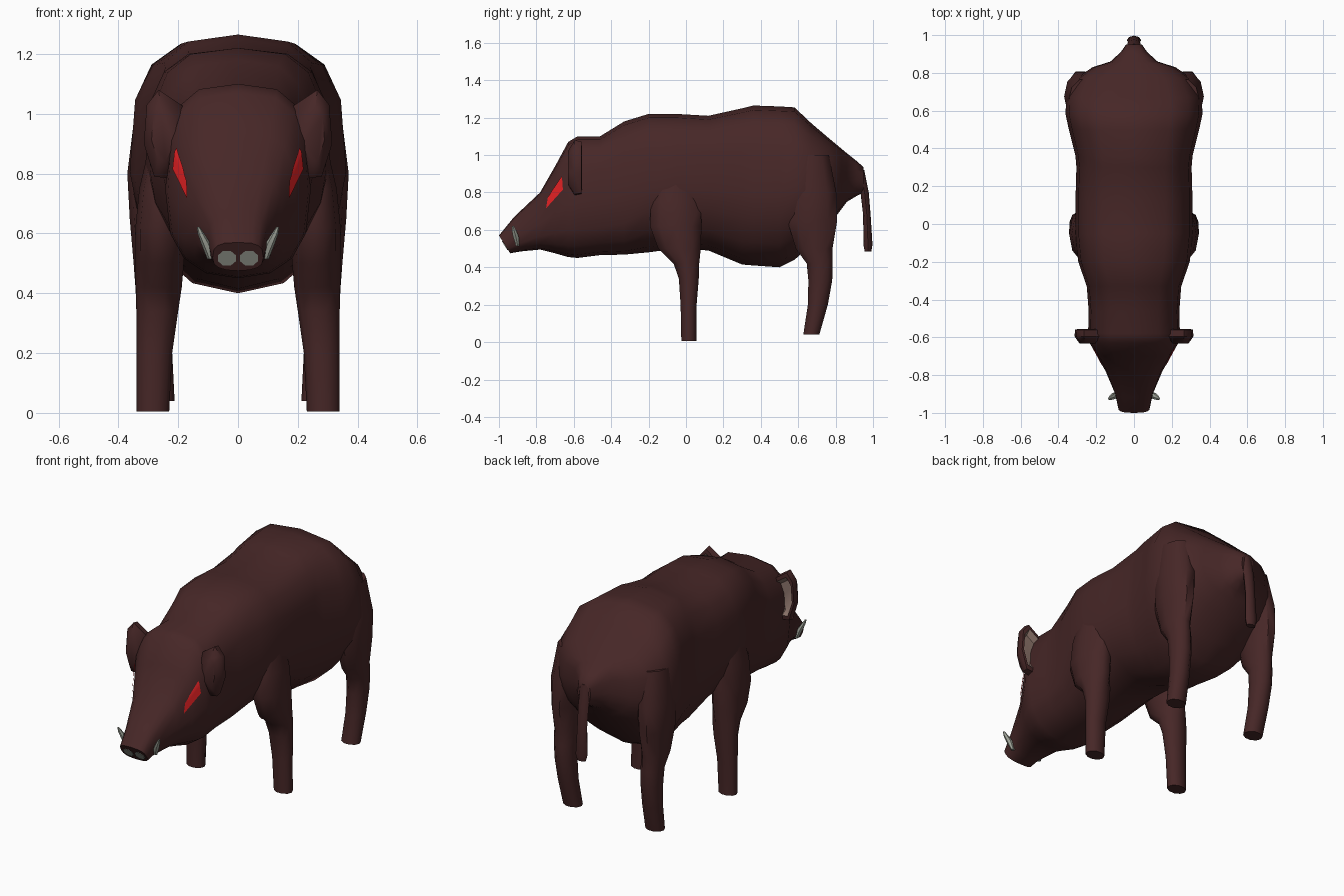
import bpy
import bmesh
from math import cos, sin, pi, radians
from mathutils import Vector
from mathutils.bvhtree import BVHTree

cube = bpy.data.objects.get("Cube")
if cube:
    bpy.data.objects.remove(cube, do_unlink=True)


def material(name, rgb):
    mat = bpy.data.materials.new(name)
    mat.use_nodes = True
    mat.diffuse_color = (*rgb, 1)
    shader = next(n for n in mat.node_tree.nodes if n.type == 'BSDF_PRINCIPLED')
    shader.inputs["Base Color"].default_value = (*rgb, 1)
    return mat


HIDE = material("dark brown hide", (0.062, 0.02, 0.02))
RED = material("red eye", (0.8, 0.016, 0.018))
IVORY = material("grey ivory", (0.34, 0.36, 0.31))
INNER = material("pale inner ear", (0.27, 0.18, 0.15))


def finish(name, bm, mats, mirror=False, sharp=50):
    """Turn a bmesh into a shaded object, optionally mirrored across x."""
    mesh = bpy.data.meshes.new(name)
    bm.to_mesh(mesh)
    bm.free()
    for mat in mats:
        mesh.materials.append(mat)
    mesh.shade_smooth()
    mesh.set_sharp_from_angle(angle=radians(sharp))
    obj = bpy.data.objects.new(name, mesh)
    bpy.context.collection.objects.link(obj)
    if mirror:
        mod = obj.modifiers.new("other side", 'MIRROR')
        mod.use_mirror_merge = False
    return obj


def loft(name, rings, mat, mirror=False, sharp=50):
    """Skin a tube through equal rings of points and cap both ends."""
    bm = bmesh.new()
    loops = [[bm.verts.new(p) for p in ring] for ring in rings]
    for a, b in zip(loops, loops[1:]):
        for i in range(len(a)):
            j = (i + 1) % len(a)
            bm.faces.new((a[i], a[j], b[j], b[i]))
    bm.faces.new(loops[0])
    bm.faces.new(loops[-1])
    bmesh.ops.recalc_face_normals(bm, faces=bm.faces)
    return finish(name, bm, [mat], mirror, sharp)


def signed_power(v, e):
    return abs(v) ** e * (1 if v > 0 else -1)


def body_ring(y, top, bottom, width, shear=0, sides=16):
    """Boxy back, with a flat jaw on the head and a keeled belly behind it."""
    low_power = 0.75 if y < -0.3 else 1.15
    mid = bottom + (top - bottom) * 0.45
    ring = []
    for i in range(sides):
        a = 2 * pi * i / sides
        e = 0.65 if sin(a) >= 0 else low_power
        up = signed_power(sin(a), e)
        z = mid + up * (top - mid if up > 0 else mid - bottom)
        x = width * signed_power(cos(a), 0.65 if sin(a) >= 0 else 0.85)
        ring.append((x, y + shear * (z - (top + bottom) / 2), z))
    return ring


def flat_ring(z, x, y, rx, ry, sides=10):
    return [(x + rx * cos(2 * pi * i / sides), y + ry * sin(2 * pi * i / sides), z)
            for i in range(sides)]


# Body and head: y, top, bottom, half width, shear
body = loft("body", [body_ring(*r) for r in (
    (-0.97, 0.57, 0.475, 0.085, -0.63),
    (-0.9, 0.67, 0.485, 0.1, -0.2),
    (-0.78, 0.8, 0.495, 0.15),
    (-0.7, 0.94, 0.475, 0.195),
    (-0.63, 1.07, 0.455, 0.235),
    (-0.58, 1.1, 0.45, 0.243),
    (-0.46, 1.1, 0.465, 0.24),
    (-0.33, 1.18, 0.468, 0.25),
    (-0.2, 1.22, 0.48, 0.295),
    (-0.05, 1.22, 0.5, 0.31),
    (0.12, 1.21, 0.49, 0.31),
    (0.3, 1.25, 0.415, 0.305),
    (0.36, 1.265, 0.41, 0.31),
    (0.5, 1.26, 0.4, 0.345),
    (0.58, 1.255, 0.44, 0.362),
    (0.67, 1.17, 0.52, 0.36),
    (0.77, 1.085, 0.63, 0.305),
    (0.83, 1.035, 0.71, 0.22),
    (0.86, 1.01, 0.75, 0.125),
    (0.91, 0.97, 0.78, 0.07),
    (0.95, 0.935, 0.8, 0.042),
)], HIDE)

# Legs: z, x, y, radius x, radius y
loft("front_legs", [flat_ring(*r) for r in (
    (0.005, 0.285, 0.015, 0.055, 0.042),
    (0.2, 0.28, 0.014, 0.06, 0.045),
    (0.34, 0.27, 0.015, 0.07, 0.056),
    (0.42, 0.265, 0.002, 0.077, 0.072),
    (0.5, 0.262, -0.035, 0.081, 0.12),
    (0.62, 0.258, -0.055, 0.085, 0.145),
    (0.75, 0.25, -0.055, 0.08, 0.14),
    (0.92, 0.23, -0.05, 0.06, 0.1),
)], HIDE, True)
loft("hind_legs", [flat_ring(*r) for r in (
    (0.04, 0.268, 0.67, 0.056, 0.045),
    (0.2, 0.275, 0.705, 0.055, 0.056),
    (0.33, 0.28, 0.718, 0.058, 0.067),
    (0.42, 0.283, 0.715, 0.06, 0.073),
    (0.5, 0.285, 0.685, 0.064, 0.103),
    (0.65, 0.285, 0.675, 0.077, 0.14),
    (0.8, 0.28, 0.675, 0.09, 0.135),
    (1, 0.26, 0.66, 0.085, 0.11),
)], HIDE, True)

# Tail hanging from the rump
loft("tail", [flat_ring(*r, sides=8) for r in (
    (0.485, 0, 0.973, 0.028, 0.018),
    (0.52, 0, 0.973, 0.038, 0.024),
    (0.68, 0, 0.967, 0.032, 0.02),
    (0.8, 0, 0.955, 0.034, 0.022),
    (0.92, 0, 0.935, 0.034, 0.018),
)], HIDE)

# Tusks curving up and outwards
loft("tusks", [flat_ring(*r, sides=6) for r in (
    (0.515, 0.088, -0.9, 0.015, 0.01),
    (0.565, 0.107, -0.91, 0.016, 0.018),
    (0.6, 0.124, -0.92, 0.011, 0.013),
    (0.622, 0.133, -0.925, 0.005, 0.005),
)], IVORY, True, 30)


# Nostril plates on the sloping snout face
def nostril_ring(lift):
    ring = []
    for i in range(8):
        a = 2 * pi * (i + 0.5) / 8
        z = 0.517 + 0.027 * sin(a)
        ring.append((0.037 + 0.032 * cos(a), -0.97 - 0.63 * (z - 0.5225) - lift, z))
    return ring


loft("nostrils", [nostril_ring(-0.002), nostril_ring(0.004)], IVORY, True)

# Eyes: slanted plates laid onto the sides of the head
skin = body.data
tree = BVHTree.FromPolygons([v.co for v in skin.vertices],
                            [p.vertices for p in skin.polygons])
corners = [Vector(c) for c in ((-0.745, 0.715), (-0.655, 0.815),
                               (-0.66, 0.885), (-0.735, 0.775))]
bm = bmesh.new()
STEPS = 6
grid = []
for i in range(STEPS + 1):
    u = i / STEPS
    row = []
    for j in range(STEPS + 1):
        low, high = corners[0].lerp(corners[1], u), corners[3].lerp(corners[2], u)
        y, z = low.lerp(high, j / STEPS)
        hit, normal, _, _ = tree.ray_cast(Vector((1, y, z)), Vector((-1, 0, 0)))
        row.append(bm.verts.new(hit + normal * 0.006))
    grid.append(row)
for a, b in zip(grid, grid[1:]):
    for j in range(STEPS):
        bm.faces.new((a[j], b[j], b[j + 1], a[j + 1]))
finish("eyes", bm, [RED], True)

# Ears: domed front, thin rim and a pale hollow behind
outline = [(0.175, 1.02), (0.265, 1.08), (0.305, 1.03), (0.315, 0.9),
           (0.28, 0.79), (0.235, 0.785), (0.19, 0.88)]
centre = Vector((0.25, 0.93))


def ear_ring(bm, y, scale):
    points = [centre.lerp(Vector(p), scale) for p in outline]
    return [bm.verts.new((x, y, z)) for x, z in points]


bm = bmesh.new()
rings = [ear_ring(bm, y, s) for y, s in
         ((-0.632, 0.6), (-0.595, 1), (-0.56, 0.95), (-0.557, 0.78), (-0.585, 0.6))]
for k, (a, b) in enumerate(zip(rings, rings[1:])):
    for i in range(len(a)):
        j = (i + 1) % len(a)
        bm.faces.new((a[i], a[j], b[j], b[i])).material_index = int(k == 3)
bm.faces.new(rings[0])
bm.faces.new(rings[-1]).material_index = 1
bmesh.ops.recalc_face_normals(bm, faces=bm.faces)
finish("ears", bm, [HIDE, INNER], True)
